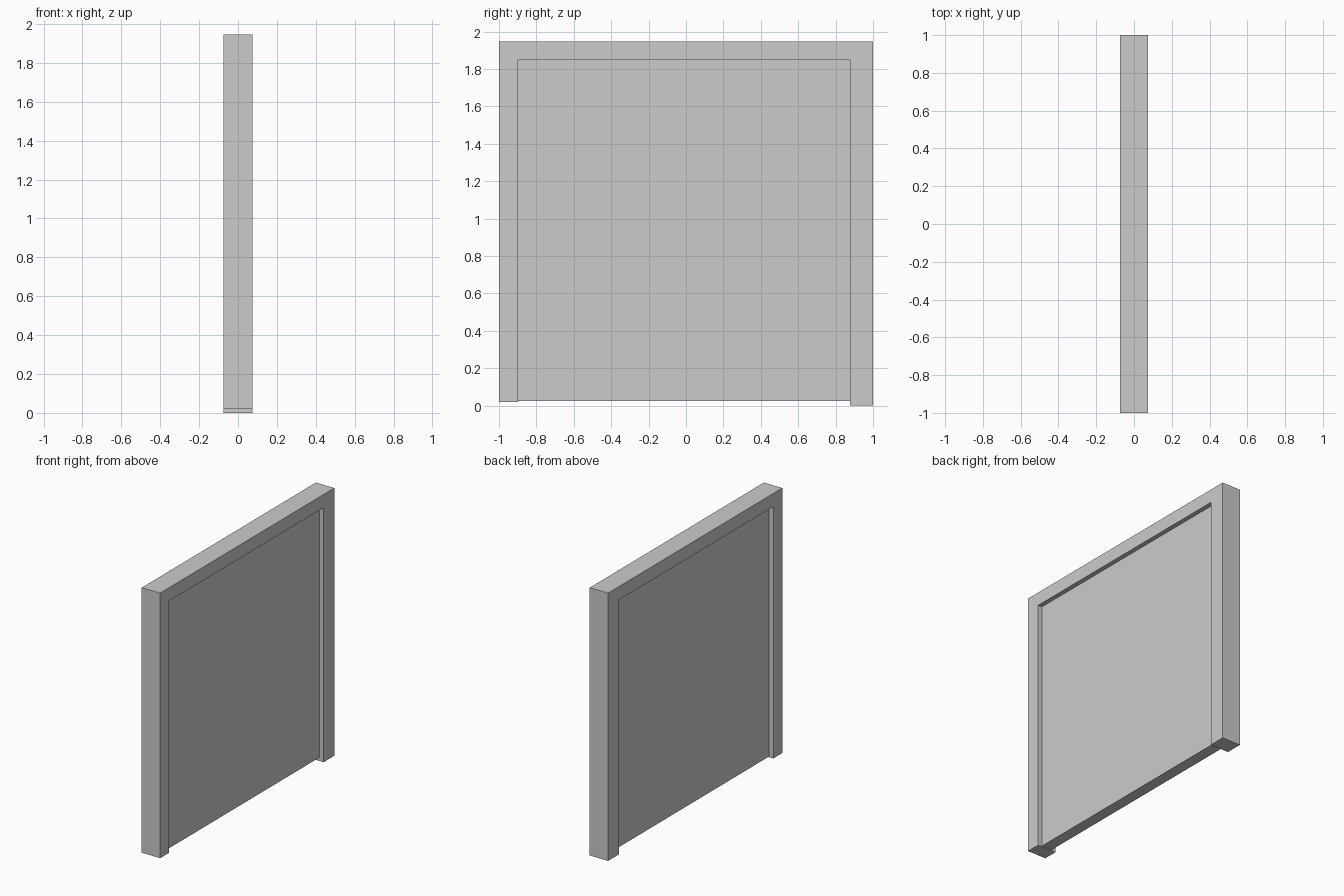
import bpy, bmesh

if "Cube" in bpy.data.objects:
    bpy.data.objects.remove(bpy.data.objects["Cube"])


def extrude_profile(name, profile, half_depth):
    """Solid from a (y, z) outline, extruded symmetrically along x."""
    bm = bmesh.new()
    face = bm.faces.new([bm.verts.new((-half_depth, y, z)) for y, z in profile])
    res = bmesh.ops.extrude_face_region(bm, geom=[face])
    verts = [v for v in res["geom"] if isinstance(v, bmesh.types.BMVert)]
    bmesh.ops.translate(bm, verts=verts, vec=(2 * half_depth, 0, 0))
    bmesh.ops.recalc_face_normals(bm, faces=bm.faces)
    mesh = bpy.data.meshes.new(name)
    bm.to_mesh(mesh)
    bm.free()
    obj = bpy.data.objects.new(name, mesh)
    bpy.context.collection.objects.link(obj)
    return obj


TOP, HEAD = 1.947, 1.85        # outer top and underside of the head
Y0, Y1 = -0.897, 0.878         # inner faces of the two posts

# Door frame: two posts of unequal length joined by the head
extrude_profile("door_frame", [
    (-1, 0.02), (Y0, 0.02), (Y0, HEAD), (Y1, HEAD),
    (Y1, 0), (1, 0), (1, TOP), (-1, TOP)], 0.074)

# Door panel: recessed on both sides, hung just clear of the floor
extrude_profile("door_panel", [
    (Y0, 0.026), (Y1, 0.026), (Y1, HEAD), (Y0, HEAD)], 0.041)
